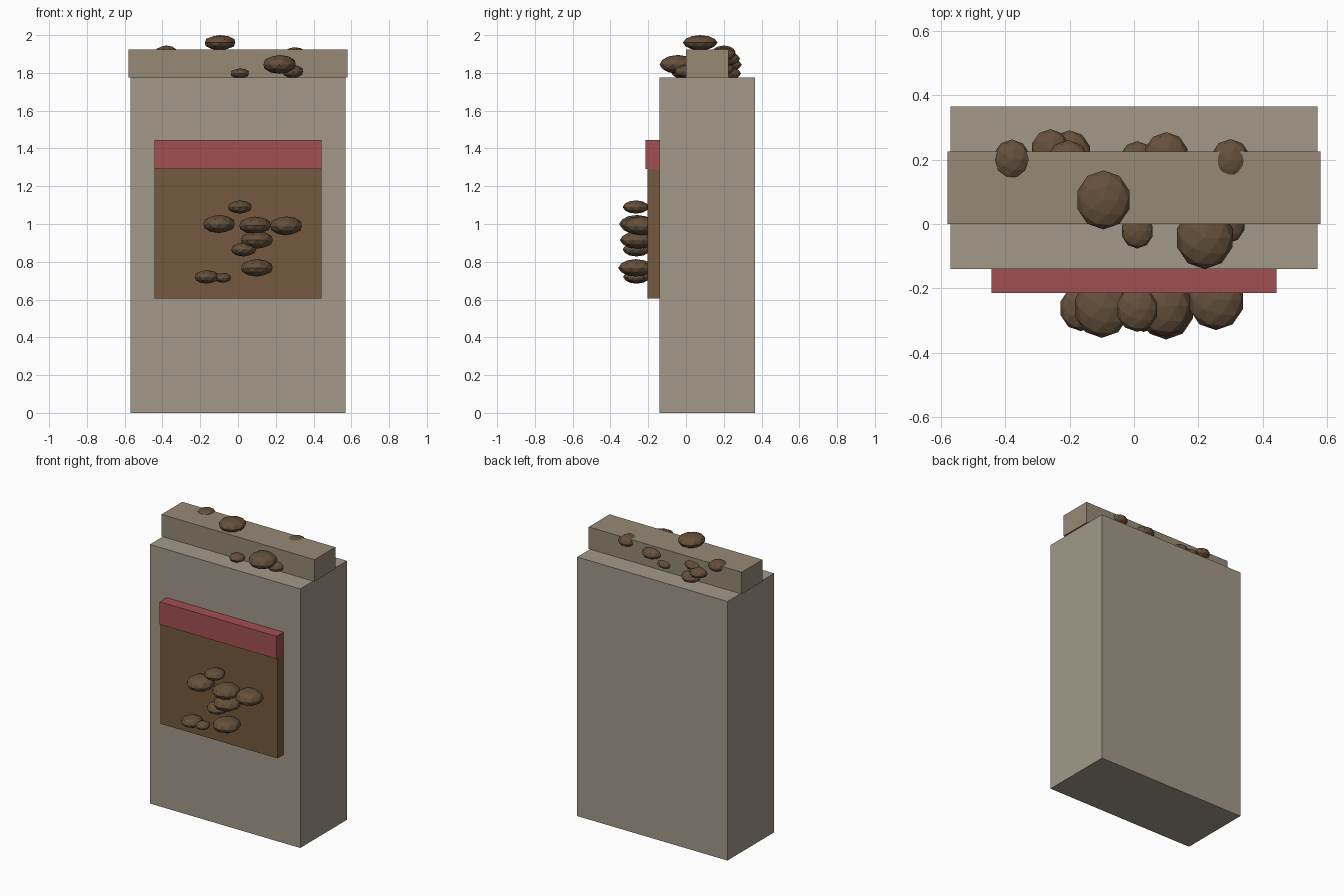
import bpy


def material(name, rgb):
    m = bpy.data.materials.new(name)
    m.diffuse_color = (*rgb, 1)
    return m


STONE = material("stone", (0.36, 0.32, 0.25))
CAP = material("cap", (0.31, 0.25, 0.18))
WOOD = material("wood", (0.18, 0.10, 0.05))
RED = material("red", (0.36, 0.08, 0.085))
BEAN = material("bean", (0.13, 0.08, 0.045))


def finish(name, mat):
    ob = bpy.context.object
    ob.name = name
    ob.data.materials.append(mat)


def box(name, lo, hi, mat):
    centre = [(a + b) / 2 for a, b in zip(lo, hi)]
    bpy.ops.mesh.primitive_cube_add(size=1, location=centre)
    bpy.context.object.scale = [b - a for a, b in zip(lo, hi)]
    finish(name, mat)


def bean(name, x, y, z, r, rz, ry=None):
    bpy.ops.mesh.primitive_ico_sphere_add(subdivisions=2, radius=1, location=(x, y, z))
    bpy.context.object.scale = (r, ry or r * 1.08, rz)
    finish(name, BEAN)


# Cabinet, top bar, front panel and header strip
box("body", (-0.57, -0.14, 0), (0.57, 0.365, 1.775), STONE)
box("top_bar", (-0.58, 0, 1.775), (0.58, 0.225, 1.925), CAP)
box("front_panel", (-0.443, -0.205, 0.605), (0.443, -0.14, 1.29), WOOD)
box("header_strip", (-0.443, -0.215, 1.29), (0.443, -0.14, 1.445), RED)

# Beans on the front panel: x, y, z, radius, half height
front = [
    (0.01, -0.265, 1.09, 0.065, 0.035), (-0.10, -0.26, 1.0, 0.087, 0.048),
    (0.09, -0.255, 0.993, 0.087, 0.046), (0.255, -0.235, 0.99, 0.088, 0.05),
    (0.10, -0.255, 0.915, 0.088, 0.046), (0.03, -0.262, 0.865, 0.068, 0.037),
    (0.10, -0.265, 0.768, 0.087, 0.046), (-0.165, -0.262, 0.72, 0.066, 0.036),
    (-0.08, -0.265, 0.715, 0.045, 0.026),
]
# Beans around the top bar
top = [
    (-0.095, 0.075, 1.96, 0.085, 0.04), (0.22, -0.043, 1.845, 0.09, 0.05),
    (0.01, -0.022, 1.797, 0.05, 0.026), (0.29, 0.0, 1.807, 0.056, 0.034),
    (-0.38, 0.2, 1.91, 0.058, 0.035), (0.30, 0.197, 1.90, 0.062, 0.036),
    (0.10, 0.21, 1.875, 0.07, 0.038), (0.01, 0.198, 1.82, 0.055, 0.03),
    (-0.205, 0.185, 1.87, 0.07, 0.038), (-0.26, 0.23, 1.843, 0.06, 0.033),
    (-0.20, 0.22, 1.797, 0.066, 0.036),
]
for group, beans in (("front_bean", front), ("top_bean", top)):
    for i, b in enumerate(beans, 1):
        bean(f"{group}_{i}", *b)
